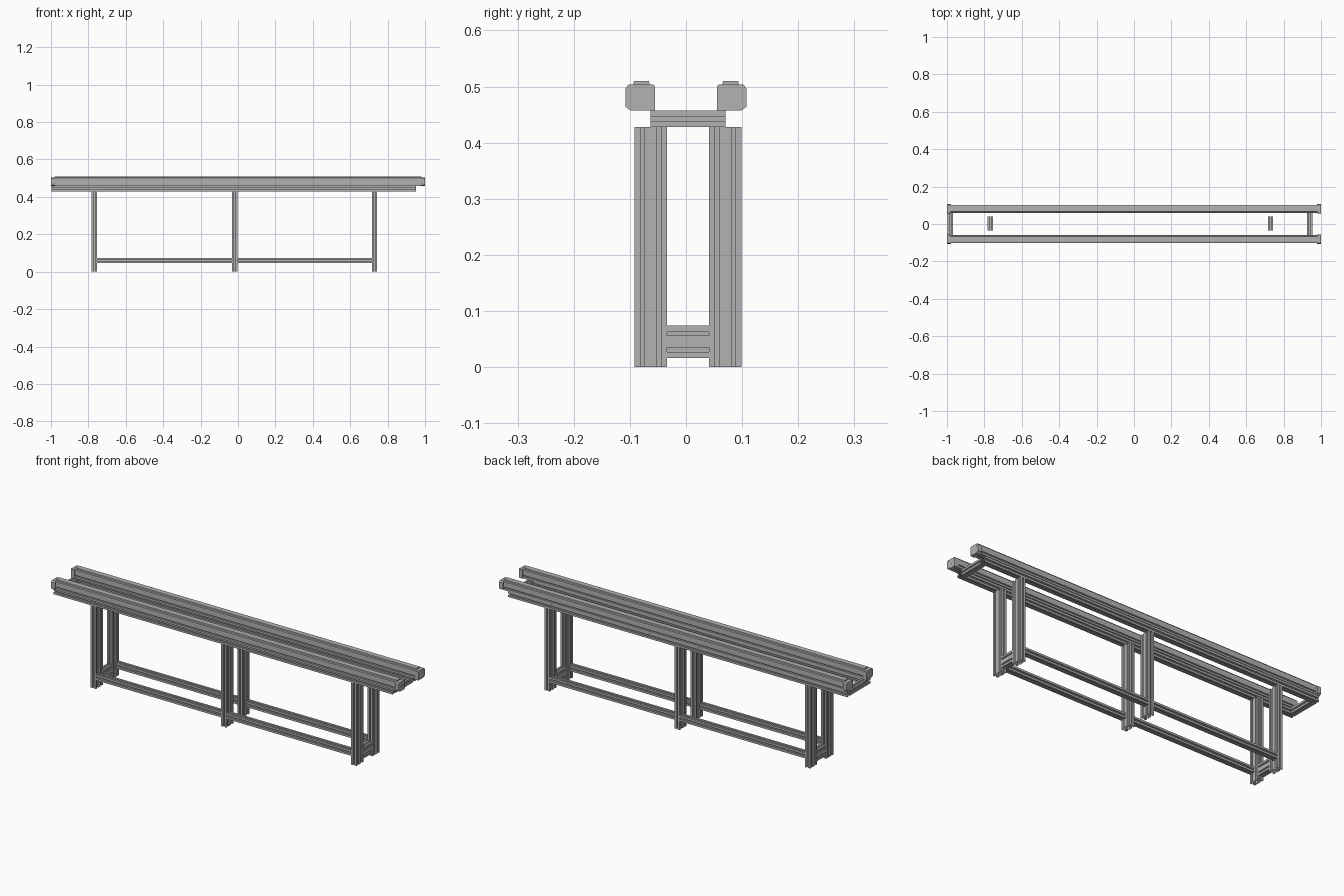
import bpy, bmesh, math
from mathutils import Vector, Matrix

cube = bpy.data.objects.get("Cube")
if cube:
    bpy.data.objects.remove(cube, do_unlink=True)

metal = bpy.data.materials.new("aluminium_grey")
metal.use_nodes = True
metal.diffuse_color = (0.45, 0.45, 0.45, 1)
metal.node_tree.nodes["Principled BSDF"].inputs["Base Color"].default_value = (0.45, 0.45, 0.45, 1)

CELL = 0.029      # edge of one square slotted cell
MID = 0.0035      # centre line of the frame in y


def finish(bm, name):
    mesh = bpy.data.meshes.new(name)
    bm.to_mesh(mesh)
    bm.free()
    mesh.materials.append(metal)
    obj = bpy.data.objects.new(name, mesh)
    bpy.context.collection.objects.link(obj)
    return obj


def slot(corner, along, inward, centre, k=1.0):
    """Undercut groove points at a distance along one side of a section."""
    half = [(-.0038, 0), (-.0038, .002), (-.0079, .002), (-.0079, .0045), (-.004, .0085)]
    pts = half + [(-s, d) for s, d in reversed(half)]
    return [corner + along * (centre + s * k) + inward * d * k for s, d in pts]


def slotted_outline(cells):
    """Outline of a cells x 1 slotted section, centred on its origin."""
    w, h = cells * CELL / 2, CELL / 2
    corners = [Vector(c) for c in ((-w, -h), (w, -h), (w, h), (-w, h))]
    pts = []
    for i, c in enumerate(corners):
        edge = corners[(i + 1) % 4] - c
        along = edge.normalized()
        inward = Vector((-along.y, along.x))
        pts.append(c)
        for n in range(round(edge.length / CELL)):
            pts += slot(c, along, inward, (n + 0.5) * CELL)
    return pts


def sweep(bm, outline, start, end, side, caps=False):
    """Sweep a section from start to end; side is the section's first axis."""
    start, end, u = Vector(start), Vector(end), Vector(side)
    v = (end - start).normalized().cross(u)
    rings = [[bm.verts.new(o + u * p[0] + v * p[1]) for p in outline] for o in (start, end)]
    a, b = rings
    for i in range(len(a)):
        j = (i + 1) % len(a)
        bm.faces.new((a[i], a[j], b[j], b[i]))
    if caps:
        bm.faces.new(a[::-1])
        bm.faces.new(b)


def bar(name, start, end, side, cells=1):
    """Hollow open-ended slotted bar with a round bore in each cell."""
    bm = bmesh.new()
    sweep(bm, slotted_outline(cells), start, end, side)
    for n in range(cells):
        off = (n - (cells - 1) / 2) * CELL
        bore = [(off + .0035 * math.cos(t * math.pi / 6), -.0035 * math.sin(t * math.pi / 6))
                for t in range(12)]
        sweep(bm, bore, start, end, side)
    return finish(bm, name)


X, Y, Z = (1, 0, 0), (0, 1, 0), (0, 0, 1)
LEG_X = {"right": -0.768, "middle": -0.018, "left": 0.73}
LEG_TOP = 0.428
FRAME_Z = LEG_TOP + CELL / 2
LOW_Z = 0.06
OUTER = 0.081     # frame rail offset from the centre line
h = CELL / 2

for label, s in (("front", -1), ("back", 1)):
    # Double-width legs
    for place, x in LEG_X.items():
        y = MID + s * (OUTER - h)
        bar(f"{label}_{place}_leg", (x, y, 0), (x, y, LEG_TOP), Y, 2)
    # Long upper rail and the two lower stretchers
    y = MID + s * OUTER
    bar(f"{label}_upper_rail", (-0.997, y, FRAME_Z), (0.953, y, FRAME_Z), Y)
    xs = list(LEG_X.values())
    for place, a, b in zip(("right", "left"), xs, xs[1:]):
        bar(f"{label}_{place}_stretcher", (a + h, y, LOW_Z), (b - h, y, LOW_Z), Y)

# Cross members of the upper frame
inner = OUTER - h
for place, x in (("right", -0.982), ("left", 0.939)):
    bar(f"{place}_upper_crossbar", (x, MID - inner, FRAME_Z), (x, MID + inner, FRAME_Z), X)

# Deep cross members between the end legs
gap = OUTER - h - CELL
for place in ("right", "left"):
    x = LEG_X[place]
    bar(f"{place}_lower_crossbar", (x, MID - gap, LOW_Z - h), (x, MID + gap, LOW_Z - h), Z, 2)


def beam_outline():
    """Grooved beam section with a raised cover; first axis outward, second up."""
    w, bottom, top = 0.0212, 0.458, 0.502
    up, right = Vector((0, 1)), Vector((1, 0))
    pts = [Vector((-w, bottom))]
    pts += slot(pts[0], right, up, w, 0.9)
    pts.append(Vector((w, bottom)))
    pts += slot(Vector((w, bottom)), up, -right, 0.013, 0.8)
    pts += [Vector(p) for p in ((w, top), (0.0145, top + .002), (0.0135, 0.51),
                                (-0.0135, 0.51), (-0.0145, top + .002), (-w, top))]
    left = slot(Vector((-w, bottom)), up, right, 0.013, 0.8)
    return pts + left[::-1]


def disc(bm, x, y, z, r, depth):
    place = Matrix.Translation((x, y, z)) @ Matrix.Rotation(math.pi / 2, 4, "Y")
    bmesh.ops.create_cone(bm, cap_ends=True, segments=12, radius1=r, radius2=r,
                          depth=depth, matrix=place)


# Upper beams with end plates and screws
CAP = [(-.024, .457), (.018, .457), (.0285, .464), (.0285, .497),
       (.022, .504), (-.021, .504), (-.024, .501)]
for label, s in (("front", -1), ("back", 1)):
    y = s * 0.0795
    bm = bmesh.new()
    sweep(bm, [(s * p[0], p[1]) for p in beam_outline()], (-0.98, y, 0), (0.98, y, 0), Y, True)
    bmesh.ops.recalc_face_normals(bm, faces=bm.faces)
    finish(bm, f"{label}_beam")
    for place, e in (("right", -1), ("left", 1)):
        bm = bmesh.new()
        sweep(bm, [(s * p, q) for p, q in CAP], (min(e * .978, e * .999), y, 0),
              (max(e * .978, e * .999), y, 0), Y, True)
        bmesh.ops.recalc_face_normals(bm, faces=bm.faces)
        finish(bm, f"{label}_{place}_end_plate")
        bm = bmesh.new()
        for dy in (-0.0185, 0.0175):
            for z in (0.4625, 0.4985):
                disc(bm, e * .999, y + s * dy, z, 0.004, 0.002)
        if label == "front" and e > 0:
            for dy in (-0.0165, 0.0025):
                disc(bm, e * .999, y + s * dy, 0.48, 0.005, 0.002)
        finish(bm, f"{label}_{place}_end_screws")
